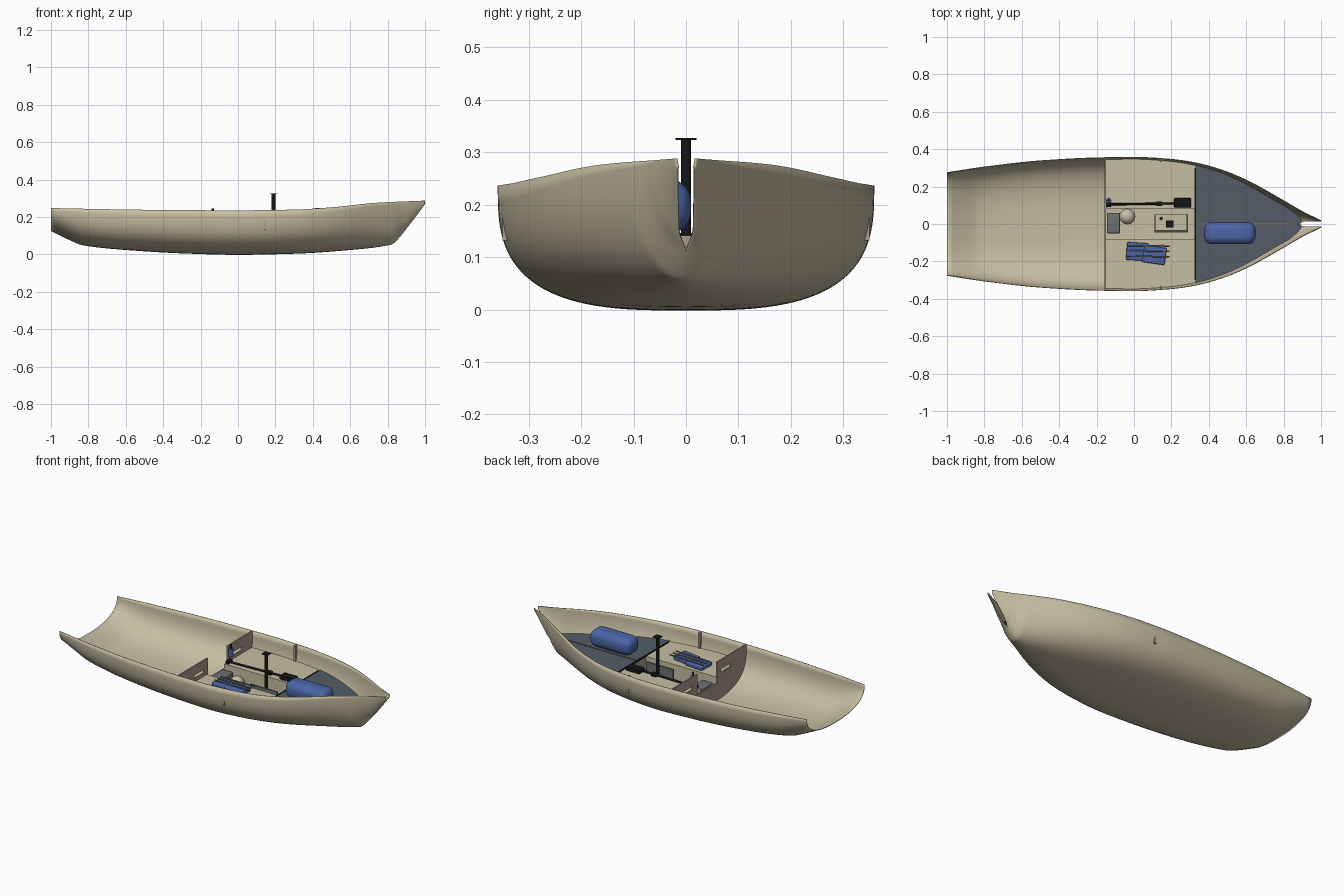
import bpy, bmesh, math
from mathutils import Vector, Matrix

if "Cube" in bpy.data.objects:
    bpy.data.objects.remove(bpy.data.objects["Cube"])


def mat(name, c):
    m = bpy.data.materials.new(name)
    m.diffuse_color = (*c, 1)
    m.use_nodes = True
    m.node_tree.nodes["Principled BSDF"].inputs["Base Color"].default_value = m.diffuse_color
    return m


CREAM = mat("cream_hull", (0.57, 0.51, 0.36))
TAUPE = mat("taupe_bulkhead", (0.40, 0.34, 0.27))
SLATE = mat("slate_deck", (0.09, 0.108, 0.135))
BLUE = mat("blue_fabric", (0.07, 0.13, 0.38))
BLACK = mat("black_metal", (0.008, 0.008, 0.009))
GREY = mat("grey_plastic", (0.16, 0.16, 0.17))


def curve(pts):
    """Monotone cubic through (x, value) points."""
    n = len(pts)
    d = [(pts[i + 1][1] - pts[i][1]) / (pts[i + 1][0] - pts[i][0]) for i in range(n - 1)]
    m = [d[0]] + [0 if a * b <= 0 else 2 * a * b / (a + b) for a, b in zip(d, d[1:])] + [d[-1]]

    def f(x):
        i = max(0, min(n - 2, sum(1 for p in pts if p[0] <= x) - 1))
        h = pts[i + 1][0] - pts[i][0]
        t = max(0, min(1, (x - pts[i][0]) / h))
        return ((2*t**3 - 3*t*t + 1) * pts[i][1] + (t**3 - 2*t*t + t) * h * m[i]
                + (3*t*t - 2*t**3) * pts[i + 1][1] + (t**3 - t*t) * h * m[i + 1])
    return f


# Hull lines: half beam, keel height, sheer height, section fullness, stem gap
beam = curve([(-1, .275), (-.8, .305), (-.5, .338), (-.2, .354), (0, .357), (.2, .346), (.33, .327),
              (.475, .287), (.6, .235), (.8, .125), (.9, .067), (1, .018)])
keel = curve([(-1, .128), (-.88, .07), (-.83, .051), (-.6, .026), (-.3, .008), (0, 0), (.3, .006),
              (.6, .026), (.82, .055), (.85, .08), (.9, .14), (1, .272)])
sheer = curve([(-1, .248), (-.5, .239), (0, .236), (.3, .24), (.5, .252), (.75, .277), (1, .288)])
full = curve([(-1, 2.4), (-.6, 2.9), (0, 3), (.4, 2.7), (.7, 2.2), (.9, 1.8), (1, 1.3)])
gap = curve([(.88, 0), (.91, .013), (1, .015)])


def section(x, k=28):
    """Half section from keel to sheer."""
    b, z0, z1, n, g = beam(x), keel(x), sheer(x), full(x), gap(x)
    out = []
    for j in range(k + 1):
        a = math.pi / 2 * j / k
        out.append((g + (b - g) * math.sin(a) ** (2 / n), z1 - (z1 - z0) * math.cos(a) ** (2 / n)))
    return out


def half(x, z):
    t = max(0, min(1, (z - keel(x)) / (sheer(x) - keel(x))))
    return beam(x) * (1 - (1 - t) ** full(x)) ** (1 / full(x))


def finish(name, bm, material, smooth=True):
    bmesh.ops.remove_doubles(bm, verts=bm.verts, dist=1e-5)
    bmesh.ops.recalc_face_normals(bm, faces=bm.faces)
    me = bpy.data.meshes.new(name)
    bm.to_mesh(me)
    bm.free()
    me.materials.append(material)
    ob = bpy.data.objects.new(name, me)
    bpy.context.collection.objects.link(ob)
    if smooth:
        bpy.ops.object.select_all(action='DESELECT')
        bpy.context.view_layer.objects.active = ob
        ob.select_set(True)
        bpy.ops.object.shade_smooth_by_angle(angle=math.radians(35))
    return ob


def grid(bm, rows):
    vs = [[bm.verts.new(p) for p in r] for r in rows]
    for a, b in zip(vs, vs[1:]):
        for j in range(len(a) - 1):
            bm.faces.new((a[j], a[j + 1], b[j + 1], b[j]))


def box(name, lo, hi, material, bevel=0, turn=0, seg=3):
    lo, hi = Vector(lo), Vector(hi)
    bm = bmesh.new()
    bmesh.ops.create_cube(bm, size=1)
    bmesh.ops.scale(bm, vec=hi - lo, verts=bm.verts)
    if bevel:
        bmesh.ops.bevel(bm, geom=bm.edges[:], offset=bevel, segments=seg, profile=.5, affect='EDGES')
    bmesh.ops.rotate(bm, matrix=Matrix.Rotation(math.radians(turn), 3, 'Z'), verts=bm.verts)
    bmesh.ops.translate(bm, vec=(lo + hi) / 2, verts=bm.verts)
    return finish(name, bm, material)


def rod(name, a, b, r, material, sides=16):
    a, b = Vector(a), Vector(b)
    bm = bmesh.new()
    bmesh.ops.create_cone(bm, cap_ends=True, segments=sides, radius1=r, radius2=r, depth=(b - a).length)
    q = Vector((0, 0, 1)).rotation_difference(b - a).to_matrix()
    bmesh.ops.rotate(bm, matrix=q, verts=bm.verts)
    bmesh.ops.translate(bm, vec=(a + b) / 2, verts=bm.verts)
    return finish(name, bm, material)


# Hull shell, open at the stern and split at the stem
xs = [-1 + 1.8 * i / 60 for i in range(61)] + [.8 + .2 * i / 24 for i in range(1, 25)]
bm = bmesh.new()
for s in (1, -1):
    grid(bm, [[(x, s * y, z) for y, z in section(x)] for x in xs])
hull = finish("hull", bm, CREAM)
sol = hull.modifiers.new("thickness", 'SOLIDIFY')
sol.thickness = .004
sol.offset = 0


def bulkhead(name, x, top, material):
    """Plate filling the hull section up to a height."""
    pts = [p for p in section(x) if p[1] < top - .002] + [(half(x, top), top)]
    ring = [(-y, z) for y, z in reversed(pts[1:])] + pts
    bm = bmesh.new()
    f = bm.faces.new([bm.verts.new((x, y, z)) for y, z in ring])
    r = bmesh.ops.extrude_face_region(bm, geom=[f])
    bmesh.ops.translate(bm, vec=(.008, 0, 0), verts=[v for v in r['geom'] if isinstance(v, bmesh.types.BMVert)])
    return finish(name, bm, material, False)


# Bulkheads, the aft one with a doorway and two slots
aft = bulkhead("aft_bulkhead", -.157, .236, TAUPE)
for i, (y0, y1, z0, z1) in enumerate([(-.075, .115, .11, .4), (-.2, -.11, .16, .18), (.16, .25, .16, .18)]):
    c = box(f"bulkhead_cutter_{i}", (-.2, y0, z0), (-.1, y1, z1), TAUPE)
    c.hide_render = True
    c.hide_viewport = True
    c.display_type = 'WIRE'
    m = aft.modifiers.new("opening", 'BOOLEAN')
    m.operation = 'DIFFERENCE'
    m.object = c
bulkhead("fore_bulkhead", .325, .14, TAUPE)

# Side benches with inner walls
for s, side in ((1, "left"), (-1, "right")):
    bm = bmesh.new()
    bx = [-.15 + .48 * i / 12 for i in range(13)]
    grid(bm, [[(x, s * half(x, .14), .14), (x, s * .083, .14), (x, s * .083, keel(x) + .003)] for x in bx])
    finish(side + "_bench", bm, CREAM)

# Fore deck in two halves with a seam
for s, side in ((1, "left"), (-1, "right")):
    bm = bmesh.new()
    dx = [.328 + .565 * i / 30 for i in range(31)]
    prof = [(x, max(.005, half(x, .142) - .001)) for x in dx]
    grid(bm, [[(x, s * .003, .138), (x, s * .003, .144), (x, s * y, .144), (x, s * y, .138), (x, s * .003, .138)]
              for x, y in prof])
    finish(side + "_fore_deck", bm, SLATE, False)
box("deck_edge_trim", (.324, -.3, .136), (.331, .3, .146), BLACK)

# Blue bag on the fore deck
box("storage_bag", (.375, -.108, .145), (.65, .01, .248), BLUE, .042, 0, 6)

# Centre post with a flat cap
rod("post", (.19, 0, .06), (.19, 0, .325), .01, BLACK)
box("post_cap", (.17, -.02, .323), (.21, .02, .327), BLACK)
box("post_foot", (.172, -.018, .055), (.208, .018, .08), BLACK)

# Long rod with motor block, lying on the left bench
rod("motor_shaft", (-.13, .105, .15), (.23, .11, .156), .006, BLACK)
box("motor_block", (.215, .088, .143), (.305, .138, .168), BLACK, .004)
box("shaft_clamp", (.12, .096, .145), (.15, .12, .163), BLACK)
rod("shaft_tip", (-.135, .09, .15), (-.135, .125, .15), .012, BLACK)

# Bottle hung beside the doorway
rod("hanging_bottle", (-.135, .125, .175), (-.135, .125, .222), .014, BLUE)
rod("bottle_cap", (-.135, .125, .222), (-.135, .125, .246), .006, BLACK)

# Floor gear: grey case, round pot, tray with upright panel
box("grey_case", (-.145, -.05, .01), (-.075, .06, .12), GREY, .004)
bm = bmesh.new()
bmesh.ops.create_uvsphere(bm, u_segments=24, v_segments=14, radius=.042)
bmesh.ops.translate(bm, vec=(-.035, .04, .07), verts=bm.verts)
finish("round_pot", bm, CREAM)
rod("pot_base", (-.035, .04, .004), (-.035, .04, .06), .03, CREAM)
box("tray", (.11, -.045, .05), (.29, .05, .056), CREAM)
box("tray_panel", (.11, -.042, .056), (.29, -.032, .135), GREY)
box("tray_end", (.11, -.04, .056), (.115, .05, .075), GREY)
box("tray_side", (.282, -.04, .056), (.288, .05, .09), GREY)
rod("tray_knob", (.145, .03, .056), (.145, .03, .09), .009, BLACK)

# Folded blue pads with tie bars on the right bench
box("pad_aft", (-.04, -.195, .141), (.075, -.1, .165), BLUE, .006, -4)
box("pad_fore", (.05, -.212, .141), (.17, -.12, .168), BLUE, .006, -8)
for i, y in enumerate((-.115, -.143, -.172)):
    rod(f"tie_bar_{i}", (-.035, y, .17), (.19, y - .003, .172), .004, GREY, 8)

# Strap plates on the hull sides
for s, side in ((1, "left"), (-1, "right")):
    ys = sorted((s * .332, s * .35))
    box(side + "_strap_plate", (.139, ys[0], .132), (.151, ys[1], .232), TAUPE)
